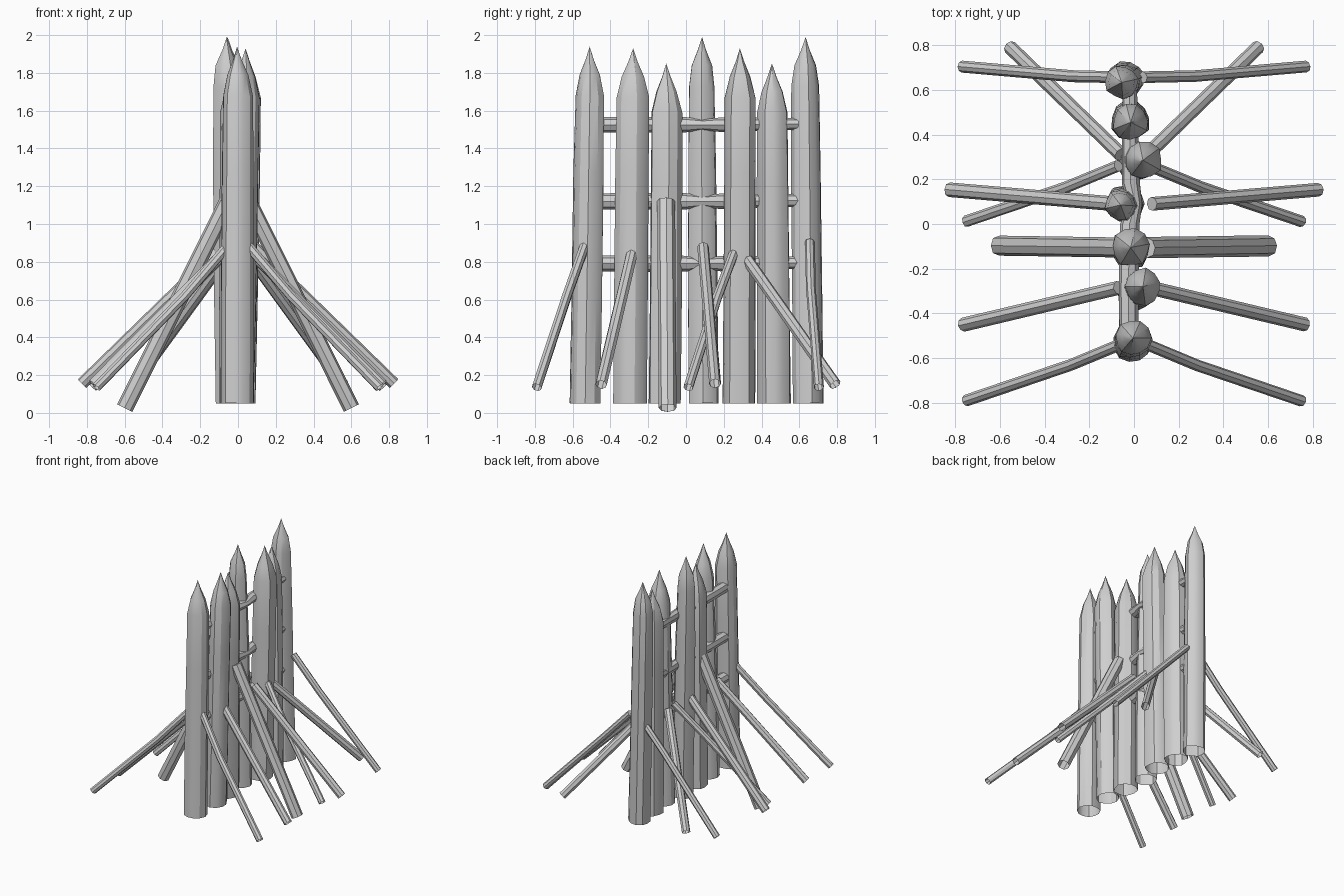
import bpy, bmesh, math, random
from mathutils import Vector

random.seed(4)
if "Cube" in bpy.data.objects:
    bpy.data.objects.remove(bpy.data.objects["Cube"])

grey = bpy.data.materials.new("weathered grey wood")
grey.use_nodes = True
colour = (0.62, 0.62, 0.62, 1)
grey.diffuse_color = colour
grey.node_tree.nodes["Principled BSDF"].inputs["Base Color"].default_value = colour


def log(name, path, radii, sides, rough=0.05, cap_start=False, cap_end=False, pointed=False):
    """Irregular hewn tube through path, with its grain running lengthwise."""
    path = [Vector(p) for p in path]
    turn = (path[-1] - path[0]).to_track_quat('Z', 'Y')
    grain = [1 + random.uniform(-rough, rough) for _ in range(sides)]
    bm = bmesh.new()
    rings = []
    for p, r in zip(path, radii):
        ring = []
        for i in range(sides):
            a = math.tau * i / sides
            rr = r * grain[i] * random.uniform(1 - rough / 3, 1 + rough / 3)
            ring.append(bm.verts.new(p + turn @ Vector((rr * math.cos(a), rr * math.sin(a), 0))))
        rings.append(ring)
    for low, high in zip(rings, rings[1:]):
        for i in range(sides):
            j = (i + 1) % sides
            bm.faces.new((low[i], low[j], high[j], high[i]))
    if cap_start:
        bm.faces.new(rings[0][::-1])
    if cap_end:
        bm.faces.new(rings[-1])
    if pointed:
        bmesh.ops.pointmerge(bm, verts=rings[-1], merge_co=path[-1])
    mesh = bpy.data.meshes.new(name)
    bm.to_mesh(mesh)
    bm.free()
    mesh.materials.append(grey)
    ob = bpy.data.objects.new(name, mesh)
    bpy.context.collection.objects.link(ob)
    bpy.ops.object.select_all(action='DESELECT')
    ob.select_set(True)
    bpy.context.view_layer.objects.active = ob
    bpy.ops.object.shade_smooth_by_angle(angle=math.radians(30))
    return ob


# Sharpened upright stakes: head x, head y, height, foot y, foot radius, shoulder radius
stakes = [
    (-0.005, -0.51, 1.94, -0.535, 0.087, 0.08),
    (0.04, -0.28, 1.93, -0.295, 0.087, 0.082),
    (-0.015, -0.105, 1.85, -0.115, 0.087, 0.084),
    (-0.06, 0.085, 1.99, 0.095, 0.082, 0.068),
    (0.04, 0.285, 1.93, 0.278, 0.089, 0.084),
    (-0.015, 0.455, 1.85, 0.465, 0.087, 0.08),
    (-0.055, 0.633, 1.99, 0.65, 0.079, 0.073),
]
for n, (x, y, top, foot_y, r0, r1) in enumerate(stakes):
    foot = Vector((x * 0.4 - 0.01, foot_y, 0.05))
    shoulder = Vector((x, y, top - 0.26))
    path = [foot, foot.lerp(shoulder, 0.35), foot.lerp(shoulder, 0.75), shoulder]
    path += [(x, y, top - d) for d in (0.15, 0.07, 0)]
    radii = [r0, r0 * 0.99, (r0 + r1) / 2, r1, 0.056, 0.023, 0.004]
    log(f"stake_{n + 1}", path, radii, 11, rough=0.07, pointed=True)

# Horizontal rails tying the stakes together
for n, (z, start) in enumerate([(0.79, -0.475), (1.12, -0.46), (1.525, -0.45)]):
    path = [(-0.025, start, z), (-0.025, -0.28, z), (-0.02, 0.0, z),
            (0.005, 0.09, z), (-0.015, 0.18, z), (-0.02, 0.596, z + 0.005)]
    log(f"rail_{n + 1}", path, [0.042, 0.044, 0.042, 0.03, 0.04, 0.032], 8,
        cap_start=True, cap_end=True)

# Slanted braces on both sides: radius, then points from head to foot
braces = [
    (0.026, (0.04, -0.53, 0.9), (0.28, -0.63, 0.62), (0.75, -0.79, 0.135)),
    (0.031, (0.07, -0.285, 0.85), (0.765, -0.45, 0.15)),
    (0.046, (0.055, -0.105, 1.12), (0.6, -0.097, 0.026)),
    (0.032, (0.08, 0.09, 0.88), (0.825, 0.153, 0.155)),
    (0.026, (0.07, 0.26, 0.865), (0.3, 0.165, 0.61), (0.75, 0.012, 0.135)),
    (0.031, (0.06, 0.31, 0.83), (0.555, 0.79, 0.15)),
    (0.026, (0.04, 0.655, 0.905), (0.27, 0.66, 0.66), (0.77, 0.703, 0.135)),
]
for side, sign in (("left", 1), ("right", -1)):
    for n, (r, *points) in enumerate(braces):
        path = [(sign * x, y, z) for x, y, z in points]
        log(f"brace_{side}_{n + 1}", path, [r] * len(path), 8, cap_start=True)
